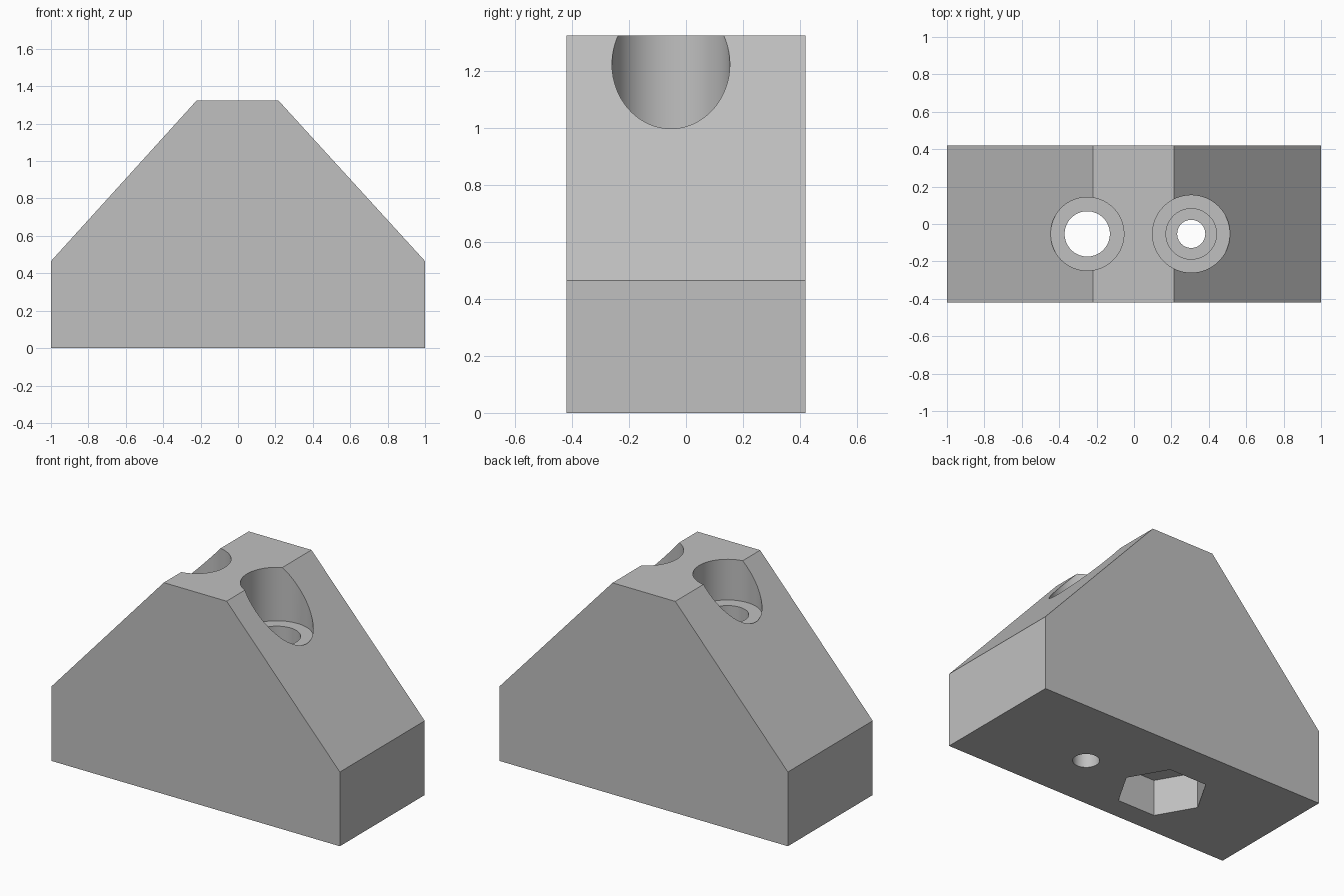
import bpy
import bmesh
import math

cube = bpy.data.objects.get("Cube")
if cube:
    bpy.data.objects.remove(cube, do_unlink=True)

grey = bpy.data.materials.new("plain_grey")
grey.use_nodes = True
grey.diffuse_color = (0.53, 0.53, 0.53, 1)
grey.node_tree.nodes["Principled BSDF"].inputs["Base Color"].default_value = (0.53, 0.53, 0.53, 1)

HALF_DEPTH = 0.42
HOLE_Y = -0.053
TOP = 1.325
ABOVE = TOP + 0.2


def add_object(name, bm):
    mesh = bpy.data.meshes.new(name)
    bmesh.ops.recalc_face_normals(bm, faces=bm.faces)
    bm.to_mesh(mesh)
    bm.free()
    mesh.materials.append(grey)
    obj = bpy.data.objects.new(name, mesh)
    bpy.context.collection.objects.link(obj)
    return obj


def drill(target, name, x, radius, low, high, sides=96):
    """Cut a vertical round or many-sided hole between two heights."""
    bm = bmesh.new()
    ring = [bm.verts.new((x + radius * math.cos(math.tau * i / sides),
                          HOLE_Y + radius * math.sin(math.tau * i / sides), low))
            for i in range(sides)]
    base = bm.faces.new(ring)
    side = bmesh.ops.extrude_face_region(bm, geom=[base])
    for v in side["geom"]:
        if isinstance(v, bmesh.types.BMVert):
            v.co.z = high
    cutter = add_object(name, bm)
    cutter.hide_render = True
    mod = target.modifiers.new(name, "BOOLEAN")
    mod.operation = "DIFFERENCE"
    mod.solver = "EXACT"
    mod.object = cutter
    bpy.context.view_layer.objects.active = target
    bpy.ops.object.modifier_apply(modifier=mod.name)
    bpy.data.objects.remove(cutter, do_unlink=True)


# Tapered block: front profile extruded through its depth
profile = [(-1, 0), (1, 0), (1, 0.465), (0.215, TOP), (-0.22, TOP), (-1, 0.465)]
bm = bmesh.new()
front = bm.faces.new([bm.verts.new((x, -HALF_DEPTH, z)) for x, z in profile])
back = bmesh.ops.extrude_face_region(bm, geom=[front])
for v in back["geom"]:
    if isinstance(v, bmesh.types.BMVert):
        v.co.y = HALF_DEPTH
block = add_object("tapered_block", bm)

# Bolt hole with a top recess and a hexagonal nut pocket underneath
drill(block, "bolt_recess", -0.25, 0.196, 1.07, ABOVE)
drill(block, "bolt_hole", -0.25, 0.121, -0.2, ABOVE)
drill(block, "nut_pocket", -0.25, 0.26, -0.2, 0.226, sides=6)

# Stepped screw hole
drill(block, "screw_recess", 0.306, 0.207, 0.99, ABOVE)
drill(block, "screw_clearance", 0.306, 0.135, 0.5, ABOVE)
drill(block, "screw_hole", 0.306, 0.075, -0.2, ABOVE)

# Smooth bore walls, crisp block edges
bpy.ops.object.select_all(action="DESELECT")
block.select_set(True)
bpy.context.view_layer.objects.active = block
bpy.ops.object.shade_smooth_by_angle(angle=math.radians(30))
